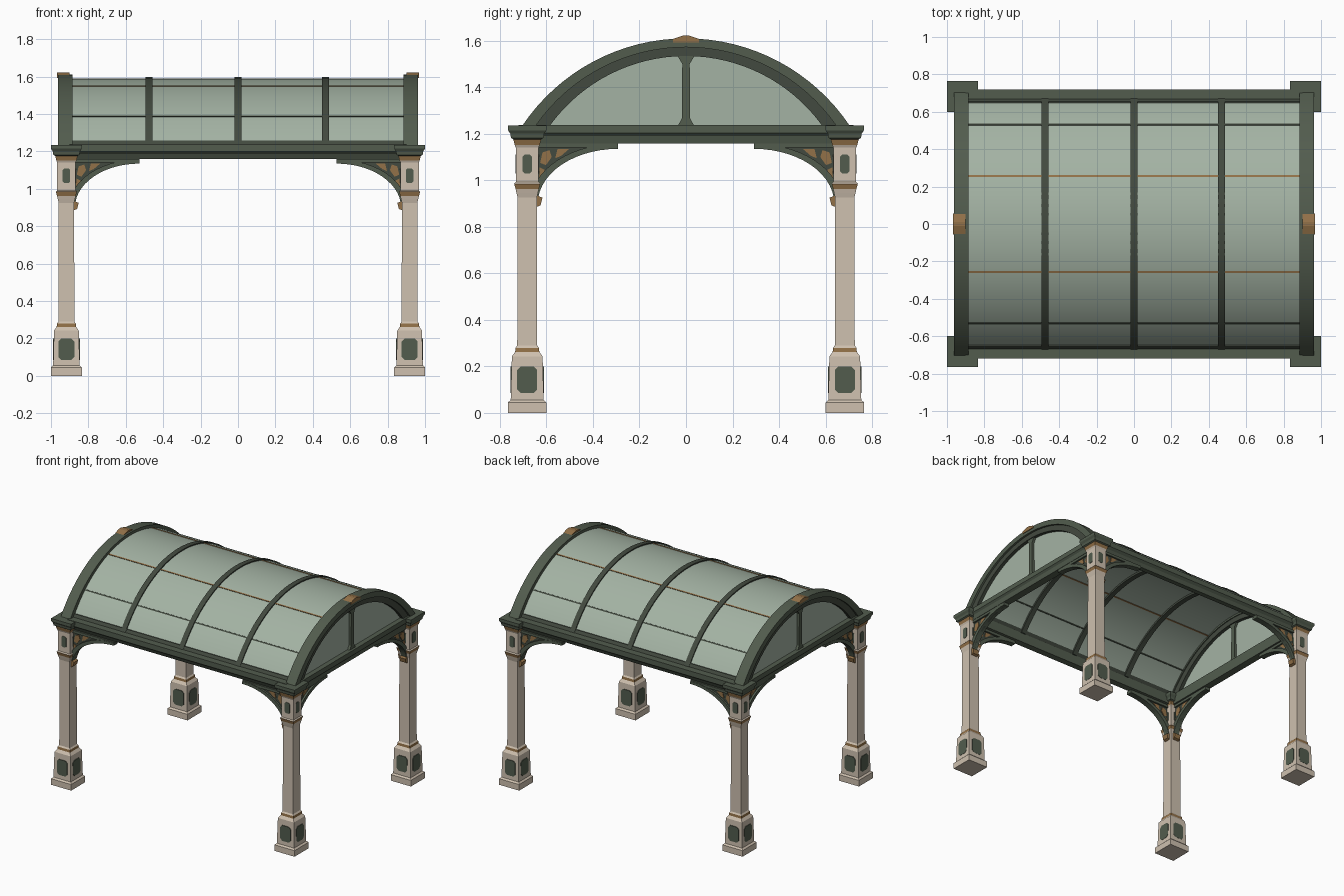
import bpy, bmesh, math

if "Cube" in bpy.data.objects:
    bpy.data.objects.remove(bpy.data.objects["Cube"])

def mat(name, c):
    m = bpy.data.materials.new(name)
    m.diffuse_color = (*c, 1)
    m.use_nodes = True
    m.node_tree.nodes["Principled BSDF"].inputs["Base Color"].default_value = m.diffuse_color
    return m

CREAM = mat("cream stone", (0.62, 0.53, 0.43))
GREEN = mat("green paint", (0.085, 0.108, 0.076))
DARK = mat("dark green ribs", (0.055, 0.068, 0.05))
BRONZE = mat("bronze trim", (0.29, 0.165, 0.065))
GLASS = mat("pale green glass", (0.37, 0.45, 0.37))

BASE = 1.235          # springing height of the roof
CX, CY = 0.9175, 0.6825   # column centres

def finish(name, bm, mats, smooth=False):
    bmesh.ops.recalc_face_normals(bm, faces=bm.faces[:])
    me = bpy.data.meshes.new(name)
    bm.to_mesh(me)
    bm.free()
    for m in mats:
        me.materials.append(m)
    if smooth:
        me.polygons.foreach_set("use_smooth", [True] * len(me.polygons))
        me.set_sharp_from_angle(angle=math.radians(30))
    ob = bpy.data.objects.new(name, me)
    bpy.context.collection.objects.link(ob)
    return ob

def prism(name, pts, f, w0, w1, m, smooth=False):
    """Extrude outline pts (u, v) from w0 to w1, placed by f(u, v, w)."""
    bm = bmesh.new()
    a = [bm.verts.new(f(u, v, w0)) for u, v in pts]
    b = [bm.verts.new(f(u, v, w1)) for u, v in pts]
    bm.faces.new(a)
    bm.faces.new(b)
    n = len(pts)
    for i in range(n):
        j = (i + 1) % n
        bm.faces.new((a[i], a[j], b[j], b[i]))
    return finish(name, bm, [m], smooth)

def strip(name, outer, inner, f, w0, w1, m):
    """Box section swept between two matching curves."""
    bm = bmesh.new()
    rings = [[bm.verts.new(f(*p, w)) for p, w in ((o, w0), (o, w1), (i, w1), (i, w0))]
             for o, i in zip(outer, inner)]
    for r, s in zip(rings, rings[1:]):
        for k in range(4):
            l = (k + 1) % 4
            bm.faces.new((r[k], r[l], s[l], s[k]))
    bm.faces.new(rings[0])
    bm.faces.new(rings[-1])
    return finish(name, bm, [m], True)

def arc(r, c, t0=-1, t1=1, n=32):
    """Arc points (y, z) of radius r, centre height c; t=+-1 lies at BASE."""
    half = math.acos((BASE - c) / r)
    ang = [half * (t0 + (t1 - t0) * i / n) for i in range(n + 1)]
    return [(r * math.sin(a), c + r * math.cos(a)) for a in ang]

def yz(u, v, w):
    return (w, u, v)

def octagon(h, z0, z1, c):
    return [(-h + c, z0), (h - c, z0), (h, z0 + c), (h, z1 - c),
            (h - c, z1), (-h + c, z1), (-h, z1 - c), (-h, z0 + c)]

# column profile: half width, height, material of the band above (0 cream, 1 bronze, 2 green)
PROFILE = [(.0825, 0, 0), (.0825, .045, 0), (.071, .056, 0), (.066, .243, 0), (.052, .262, 1),
           (.05, .28, 0), (.043, .29, 0), (.041, .925, 0), (.046, .945, 0), (.05, .962, 1),
           (.056, .985, 0), (.049, .992, 0), (.049, 1.14, 0), (.054, 1.152, 1), (.06, 1.176, 2),
           (.07, 1.182, 2), (.073, 1.2, 2), (.0825, 1.215, 2), (.0825, BASE, 2)]

def column(sx, sy):
    bm = bmesh.new()
    rings = [[bm.verts.new((sx * CX + a * h, sy * CY + b * h, z))
              for a, b in ((-1, -1), (1, -1), (1, 1), (-1, 1))] for h, z, _ in PROFILE]
    for i in range(len(rings) - 1):
        for k in range(4):
            l = (k + 1) % 4
            fc = bm.faces.new((rings[i][k], rings[i][l], rings[i + 1][l], rings[i + 1][k]))
            fc.material_index = PROFILE[i][2]
    bm.faces.new(rings[0])
    bm.faces.new(rings[-1]).material_index = 2
    finish("column", bm, [CREAM, BRONZE, GREEN])
    # painted panels on the pedestal and the upper block
    for q in range(4):
        ca, sa = round(math.cos(q * math.pi / 2)), round(math.sin(q * math.pi / 2))
        def side(u, v, w):
            return (sx * CX + ca * w - sa * u, sy * CY + sa * w + ca * u, v)
        prism("pedestal_panel", octagon(.043, .085, .2, .016), side, .0635, .0718, GREEN)
        prism("block_panel", octagon(.02, 1.03, 1.11, .009), side, .044, .0512, GREEN)

def bracket(f):
    """Curved corner bracket; u runs away from the column."""
    L, z0, H, n = .345, .90, .235, 14
    def curve(d):
        return [(L - (L + d * .6) * math.cos(a) + d * .3, z0 + H * math.sin(a) + d * math.sin(a) * .6)
                for a in [math.pi / 2 * i / n for i in range(n + 1)]]
    low = curve(0)
    high = [(max(u - .028 * (1 - i / n), -.005), min(v + .022, 1.152))
            for i, (u, v) in enumerate(low)]
    strip("bracket_rib", high, low, f, -.022, .022, GREEN)
    prism("bracket_web", low + [(L, 1.158), (-.005, 1.158)], f, -.008, .008, DARK)
    prism("bracket_rail", [(-.005, 1.14), (L, 1.14), (L, 1.16), (-.005, 1.16)], f, -.02, .02, GREEN)
    # bronze leaf ornaments
    for pts in ([(.01, 1.075), (.035, 1.065), (.06, 1.1), (.05, 1.13), (.02, 1.12)],
                [(.075, 1.095), (.1, 1.105), (.135, 1.135), (.085, 1.135)],
                [(.005, 1.0), (.02, 1.01), (.03, 1.045), (.008, 1.055)]):
        prism("bracket_leaf", pts, f, -.012, .012, BRONZE)
    prism("bracket_foot", [(-.005, .885), (.012, .893), (.02, .925), (-.005, .935)], f, -.024, .024, BRONZE)

for sx in (-1, 1):
    for sy in (-1, 1):
        column(sx, sy)
        bracket(lambda u, v, w: (sx * (.872 - u), sy * CY + w, v))
        bracket(lambda u, v, w: (sx * CX + w, sy * (.637 - u), v))

# side beams with a moulded outer face
for s in (-1, 1):
    prism("side_beam", [(s * .648, 1.165), (s * .69, 1.16), (s * .703, 1.185), (s * .72, 1.2),
                        (s * .72, 1.238), (s * .648, 1.238)], yz, -.9, .9, GREEN)
    # gable beams
    prism("gable_beam", [(s * .885, 1.158), (s * .94, 1.158), (s * .948, 1.19), (s * .96, 1.203),
                         (s * .96, 1.238), (s * .885, 1.238)],
          lambda u, v, w: (u, w, v), -.66, .66, GREEN)
    # gable arch: wide outer moulding, recessed inner moulding
    xa, xb = sorted((s * .885, s * .963))
    strip("arch_outer", arc(.847, .763), arc(.787, .785), yz, xa, xb, GREEN)
    xa, xb = sorted((s * .892, s * .948))
    strip("arch_inner", arc(.79, .784), arc(.722, .812), yz, xa, xb, DARK)
    # gable window, mullion and keystone
    xa, xb = sorted((s * .917, s * .923))
    prism("gable_glass", arc(.735, .807), yz, xa, xb, GLASS)
    xa, xb = sorted((s * .9, s * .942))
    prism("gable_mullion", [(-.035, 1.235), (.035, 1.235), (.018, 1.265), (.016, 1.5), (.04, 1.54),
                            (-.04, 1.54), (-.016, 1.5), (-.018, 1.265)], yz, xa, xb, GREEN)
    xa, xb = sorted((s * .9, s * .968))
    prism("keystone", [(-.055, 1.592), (.055, 1.592), (.055, 1.608), (.012, 1.622),
                       (-.012, 1.622), (-.055, 1.608)], yz, xa, xb, BRONZE)

# barrel glass roof
R, C = .797, .793
strip("roof_glass", arc(R, C, n=40), arc(R - .004, C, n=40), yz, -.89, .89, GLASS)

# roof ribs
for x in (-.475, 0, .467):
    strip("roof_rib", arc(R + .008, C), arc(R - .018, C), yz, x - .019, x + .019, DARK)

# thin glazing bars along the roof
half = math.acos((BASE - C) / R)
for y in (-.53, -.255, .255, .53):
    t = math.asin(y / R) / half
    m = BRONZE if abs(y) < .3 else DARK
    strip("glazing_bar", arc(R + .004, C, t - .006, t + .006, 1),
          arc(R - .01, C, t - .006, t + .006, 1), yz, -.89, .89, m)
for s in (-1, 1):
    strip("eave_bar", arc(R + .006, C, s * .965, s, 2), arc(R - .012, C, s * .965, s, 2),
          yz, -.89, .89, DARK)
